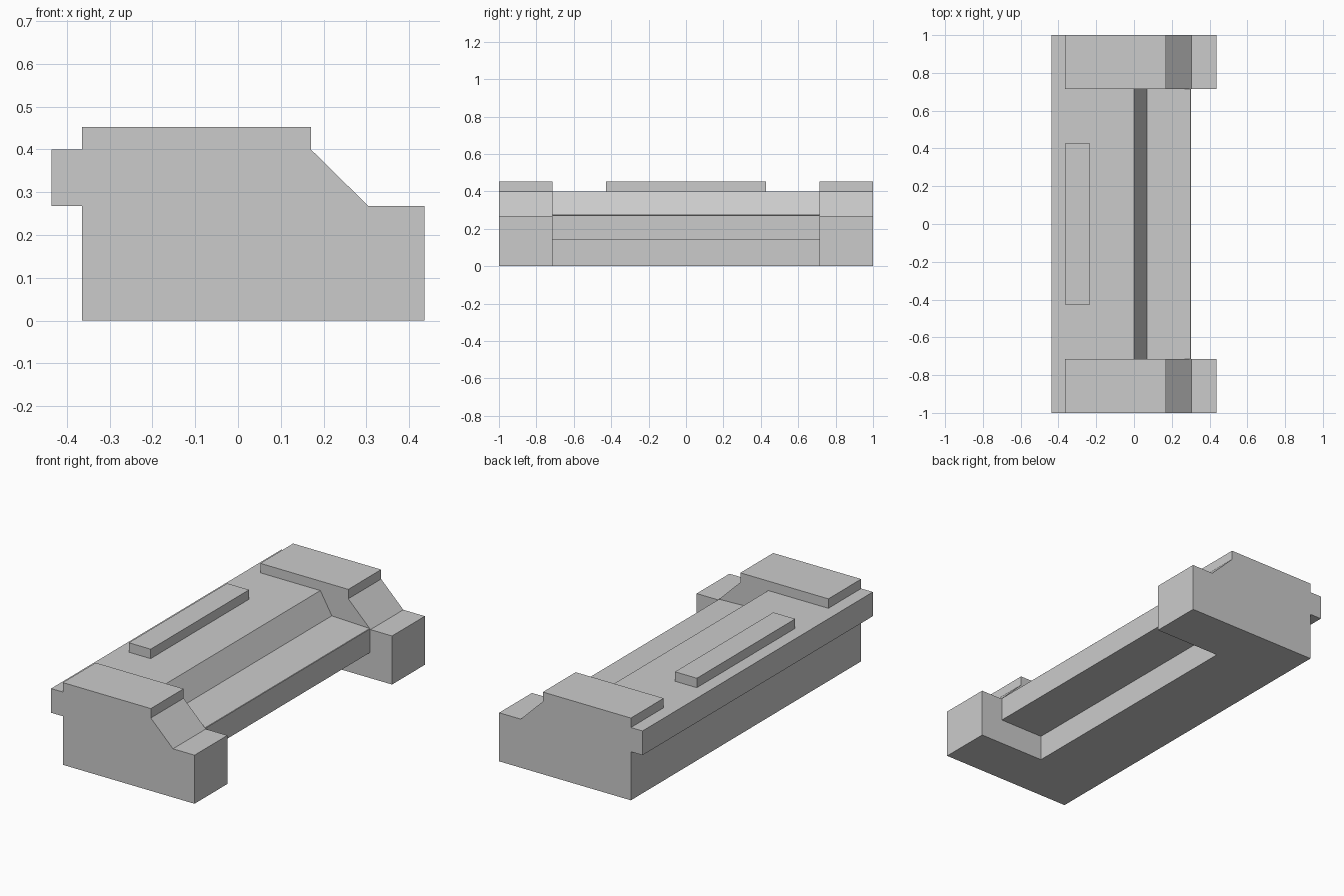
import bpy, bmesh

if "Cube" in bpy.data.objects:
    bpy.data.objects.remove(bpy.data.objects["Cube"])


def extrude_profile(name, profile, y0, y1):
    """Solid from an x-z outline, extruded from y0 to y1."""
    bm = bmesh.new()
    face = bm.faces.new([bm.verts.new((x, y0, z)) for x, z in profile])
    out = bmesh.ops.extrude_face_region(bm, geom=[face])
    verts = [v for v in out["geom"] if isinstance(v, bmesh.types.BMVert)]
    bmesh.ops.translate(bm, vec=(0, y1 - y0, 0), verts=verts)
    bmesh.ops.recalc_face_normals(bm, faces=bm.faces)
    mesh = bpy.data.meshes.new(name)
    bm.to_mesh(mesh)
    bm.free()
    obj = bpy.data.objects.new(name, mesh)
    bpy.context.collection.objects.link(obj)
    return obj


def rect(x0, x1, z0, z1):
    return [(x0, z0), (x1, z0), (x1, z1), (x0, z1)]


INNER = 0.715  # inner face of the end blocks

# Main body with back lip and sloped front shoulder
body = extrude_profile("body", [
    (-0.365, 0), (0.436, 0), (0.436, 0.267), (0.305, 0.267), (0.17, 0.4),
    (-0.436, 0.4), (-0.436, 0.267), (-0.365, 0.267)], -1, 1)

# Cutter between the ends: step above, front trim and undercut below the shelf
cutter = extrude_profile("middle_cutter", [
    (-0.0583, 0.5), (0.07, 0.28), (0.302, 0.272), (0.302, 0.14),
    (0.035, 0.14), (0.035, -0.1), (0.6, -0.1), (0.6, 0.5)], -INNER, INNER)
cutter.hide_render = True
cutter.hide_set(True)
cut = body.modifiers.new("middle_cut", "BOOLEAN")
cut.operation = "DIFFERENCE"
cut.solver = "EXACT"
cut.object = cutter

# Raised plates on both ends
for name, y0, y1 in (("front_plate", -1, -INNER), ("back_plate", INNER, 1)):
    extrude_profile(name, rect(-0.365, 0.17, 0.4, 0.452), y0, y1)

# Narrow raised bar on the top
extrude_profile("top_bar", rect(-0.365, -0.232, 0.4, 0.452), -0.427, 0.427)
